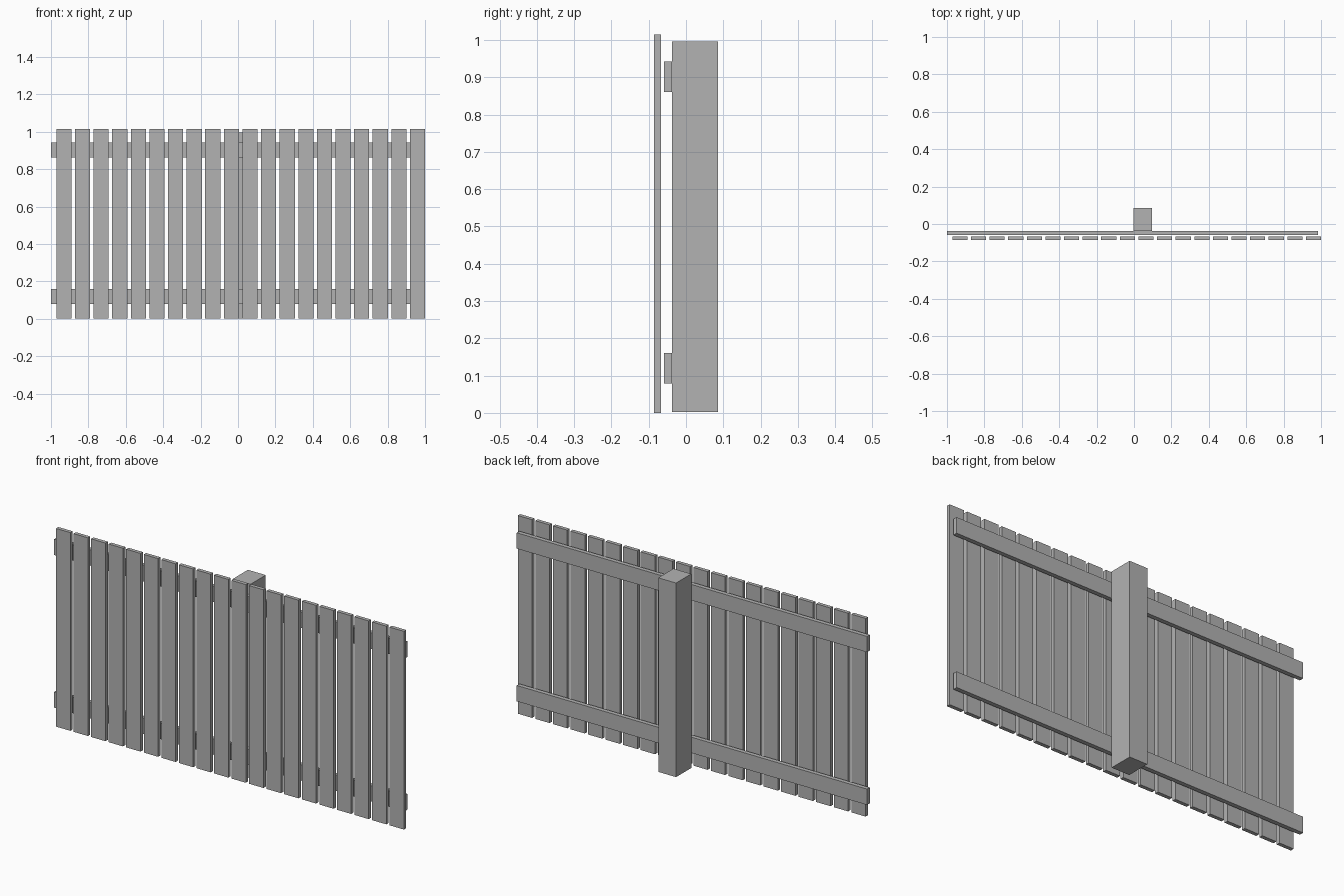
import bpy
import bmesh

if "Cube" in bpy.data.objects:
    bpy.data.objects.remove(bpy.data.objects["Cube"])

# Single flat grey for the whole fence
grey = bpy.data.materials.new("plain_grey")
grey.diffuse_color = (0.45, 0.45, 0.45, 1.0)
grey.use_nodes = True
grey.node_tree.nodes["Principled BSDF"].inputs["Base Color"].default_value = grey.diffuse_color


def box(name, x, y, z):
    """Box spanning the given (min, max) ranges."""
    bm = bmesh.new()
    bmesh.ops.create_cube(bm, size=1.0)
    for v in bm.verts:
        for i, (lo, hi) in enumerate((x, y, z)):
            v.co[i] = lo if v.co[i] < 0 else hi
    mesh = bpy.data.meshes.new(name)
    bm.to_mesh(mesh)
    bm.free()
    mesh.materials.append(grey)
    obj = bpy.data.objects.new(name, mesh)
    bpy.context.collection.objects.link(obj)
    return obj


# Vertical slats along the front
SLATS, WIDTH, FIRST = 20, 0.081, -0.971
pitch = (1.0 - WIDTH - FIRST) / (SLATS - 1)
for i in range(SLATS):
    x0 = FIRST + i * pitch
    box(f"slat_{i + 1:02d}", (x0, x0 + WIDTH), (-0.086, -0.067), (0.0, 1.015))

# Horizontal rails behind the slats
for name, z0 in (("lower_rail", 0.079), ("upper_rail", 0.861)):
    box(name, (-1.0, 0.985), (-0.059, -0.037), (z0, z0 + 0.081))

# Support post at the back
box("post", (-0.004, 0.097), (-0.037, 0.086), (0.002, 0.996))
